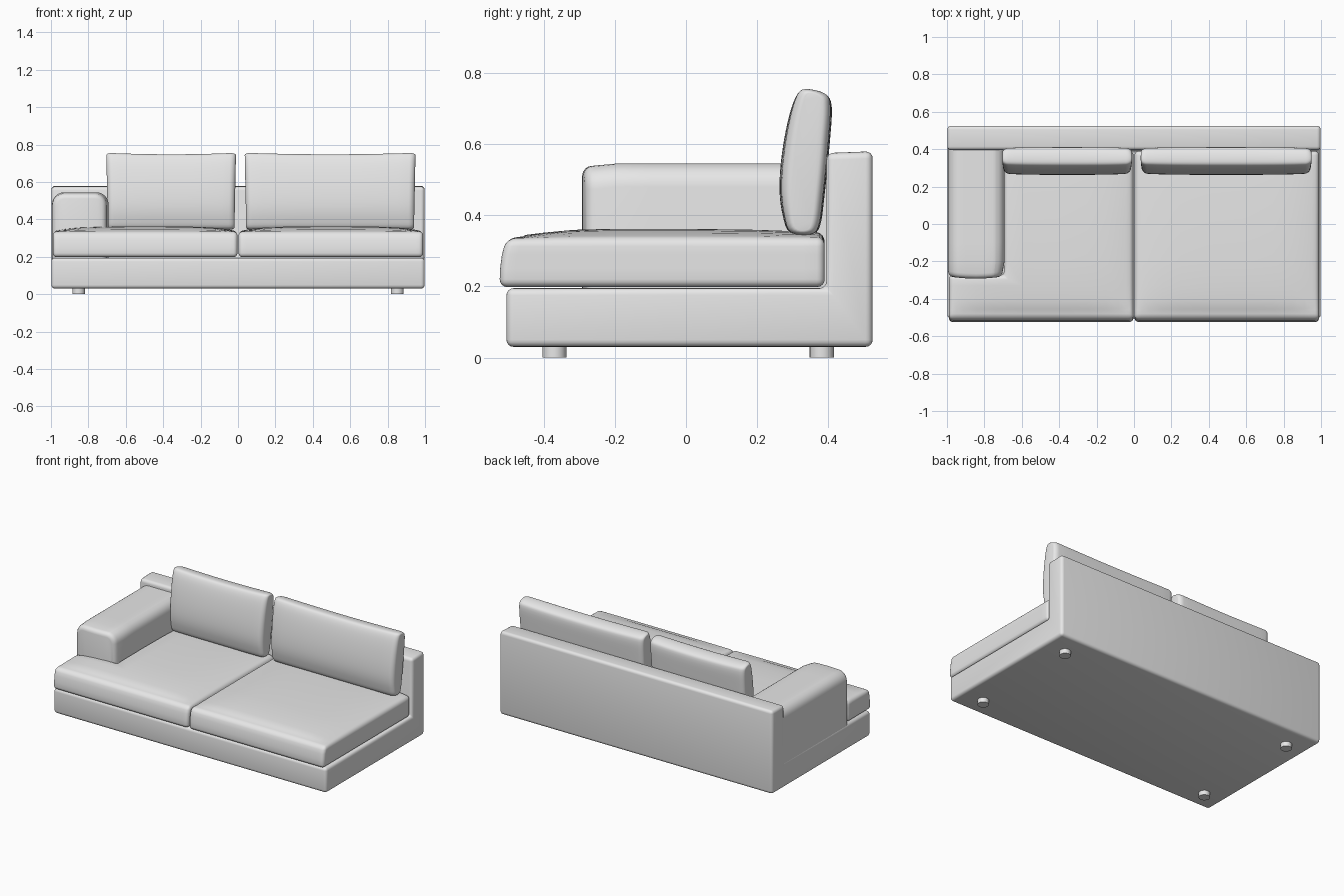
import bpy, bmesh, math
from mathutils import Vector

if "Cube" in bpy.data.objects:
    bpy.data.objects.remove(bpy.data.objects["Cube"])

fabric = bpy.data.materials.new("grey_fabric")
fabric.diffuse_color = (0.8, 0.8, 0.8, 1)
fabric.use_nodes = True
fabric.node_tree.nodes["Principled BSDF"].inputs["Base Color"].default_value = fabric.diffuse_color


def finish(bm, name):
    bmesh.ops.recalc_face_normals(bm, faces=bm.faces)
    mesh = bpy.data.meshes.new(name)
    bm.to_mesh(mesh)
    bm.free()
    mesh.materials.append(fabric)
    obj = bpy.data.objects.new(name, mesh)
    bpy.context.collection.objects.link(obj)
    bpy.ops.object.select_all(action='DESELECT')
    obj.select_set(True)
    bpy.context.view_layer.objects.active = obj
    bpy.ops.object.shade_smooth_by_angle(angle=math.radians(45))
    return obj


def extrude(outline, axis, lo, hi):
    """Closed 2D outline swept along axis (0, 1 or 2) from lo to hi."""
    bm = bmesh.new()

    def point(p, d):
        c = list(p)
        c.insert(axis, d)
        return bm.verts.new(c)
    a = [point(p, lo) for p in outline]
    b = [point(p, hi) for p in outline]
    n = len(outline)
    bm.faces.new(a)
    bm.faces.new(b[::-1])
    for i in range(n):
        bm.faces.new((a[i], b[i], b[(i + 1) % n], a[(i + 1) % n]))
    bmesh.ops.recalc_face_normals(bm, faces=bm.faces)
    return bm


def round_edges(bm, size, test=lambda e: True, segments=4):
    bmesh.ops.bevel(bm, geom=[e for e in bm.edges if test(e)], offset=size,
                    segments=segments, profile=0.5, affect='EDGES',
                    clamp_overlap=False)


def cut(bm, axis, values):
    no = Vector([1.0 if i == axis else 0.0 for i in range(3)])
    for v in values:
        bmesh.ops.bisect_plane(bm, geom=bm.verts[:] + bm.edges[:] + bm.faces[:],
                               plane_co=no * v, plane_no=no, dist=1e-5)


def smooth_loop(pts, steps=4):
    """Catmull-Rom curve through a closed loop of points."""
    out, n = [], len(pts)
    for i in range(n):
        p0, p1, p2, p3 = (Vector(pts[(i + k - 1) % n]) for k in range(4))
        for s in range(steps):
            t = s / steps
            out.append(0.5 * (2 * p1 + (p2 - p0) * t
                              + (2 * p0 - 5 * p1 + 4 * p2 - p3) * t * t
                              + (3 * p1 - p0 - 3 * p2 + p3) * t ** 3))
    return out


# Base and backrest: one L-shaped side profile
bm = extrude([(-0.505, 0.03), (0.525, 0.03), (0.525, 0.58), (0.395, 0.575),
              (0.395, 0.195), (-0.505, 0.195)], 0, -0.998, 0.998)
round_edges(bm, 0.02)
finish(bm, "base_and_backrest")

# Armrest: rounded top, softened front, sunk into base and backrest
x0, x1, top, r = -0.994, -0.692, 0.545, 0.065
outline = [(x0, 0.1)]
for cx, start in ((x0 + r, 180), (x1 - r, 90)):
    for k in range(7):
        a = math.radians(start - 15 * k)
        outline.append((cx + r * math.cos(a), top - r + r * math.sin(a)))
outline.append((x1, 0.1))
bm = extrude(outline, 1, -0.28, 0.45)
round_edges(bm, 0.028, lambda e: all(v.co.y < -0.279 for v in e.verts))
cut(bm, 1, [-0.2, -0.1, 0.1, 0.3])
cut(bm, 0, [-0.95, -0.9, -0.843, -0.79, -0.74])
for v in bm.verts:
    c = v.co
    u = (c.x + 0.843) / 0.151
    if c.y < -0.21:
        c.y -= 0.012 * (1 - u * u)          # bulging front
        c.x -= 0.01 * max(u, 0)             # slight taper
        if c.z > 0.4:
            c.z -= 0.006
finish(bm, "armrest")


# Seat cushions with a crowned top and a sloping front
def seat(name, outline, xa, xb):
    bm = extrude(outline, 2, 0.198, 0.335)
    round_edges(bm, 0.022)
    cut(bm, 0, [xa + (xb - xa) * f for f in (.04, .08, .15, .25, .4, .6, .75, .85, .92, .96)])
    cut(bm, 1, [-0.48, -0.45, -0.4, -0.33, -0.2, 0, 0.2, 0.33])
    cut(bm, 2, [0.25, 0.29])
    for v in bm.verts:
        c = v.co
        t = min(max((c.z - 0.2) / 0.135, 0), 1)
        u = (2 * c.x - xa - xb) / (xb - xa)
        f = min(max((c.y + 0.522) / 0.3, 0), 1)
        crown = (1 - abs(u) ** 5) * math.sin(f * math.pi / 2)
        if c.y > 0:
            crown *= 1 - 0.4 * (c.y / 0.39) ** 2
        if c.y < -0.45:
            c.y += 0.022 * t * t * t
        c.z += 0.027 * crown * t ** 2
    finish(bm, name)


seat("seat_cushion_right", [(0.003, -0.524), (0.99, -0.524), (0.99, 0.39),
                            (0.003, 0.39)], 0.003, 0.99)
# The left cushion wraps round the front of the armrest
seat("seat_cushion_left", [(-0.99, -0.524), (-0.003, -0.524), (-0.003, 0.39),
                           (-0.695, 0.39), (-0.695, -0.275), (-0.99, -0.275)],
     -0.99, -0.003)

# Back cushions: leaning pillow profile, rounded at both ends
pillow = smooth_loop([(0.292, 0.352), (0.272, 0.40), (0.263, 0.47), (0.268, 0.56),
                      (0.285, 0.66), (0.307, 0.73), (0.333, 0.75), (0.392, 0.738),
                      (0.41, 0.705), (0.404, 0.60), (0.39, 0.46), (0.377, 0.37),
                      (0.35, 0.346)])
for name, xa, xb in (("back_cushion_left", -0.70, -0.015),
                     ("back_cushion_right", 0.04, 0.945)):
    bm = extrude(pillow, 0, xa, xb)
    ends = (0.001, 0.004, 0.009, 0.016, 0.024, 0.032)
    cut(bm, 0, [xa + e for e in ends] + [xb - e for e in ends])
    cut(bm, 0, [xa + (xb - xa) * k / 10 for k in range(1, 10)])
    for v in bm.verts:
        c = v.co
        u = (2 * c.x - xa - xb) / (xb - xa)
        e = min(c.x - xa, xb - c.x)
        g = 0.032 - min(e, 0.032)
        inset = 0.032 - math.sqrt(max(0.032 ** 2 - g * g, 0))
        cy = 0.325 + 0.09 * (c.z - 0.35)
        c.y = cy + (c.y - cy) * (1 - inset / 0.075) * (1 - 0.1 * u ** 4)
        h = (c.z - 0.55) / 0.2
        c.z -= 0.012 * h * inset / 0.032
        if h > 0:
            c.z += 0.008 * h * u * u - 0.002 * h
        c.x += 0.004 * u * h
    finish(bm, name)

# Feet
for side, x in (("left", -0.852), ("right", 0.852)):
    for end, y in (("front", -0.37), ("back", 0.382)):
        bm = bmesh.new()
        bmesh.ops.create_cone(bm, cap_ends=True, segments=24, radius1=0.034,
                              radius2=0.034, depth=0.04)
        bmesh.ops.translate(bm, verts=bm.verts, vec=(x, y, 0.02))
        finish(bm, f"{end}_{side}_foot")
